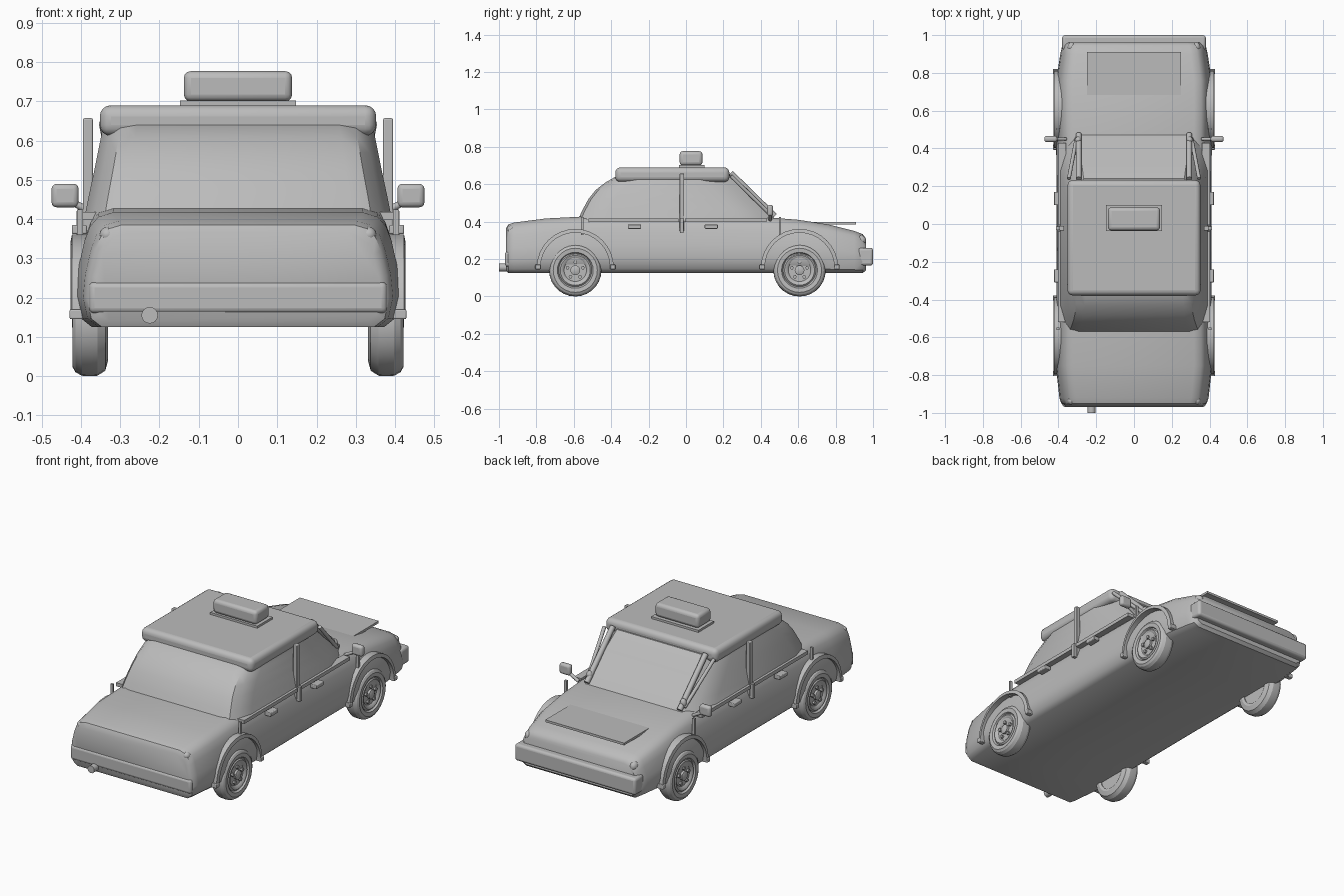
import bpy, bmesh, math
from mathutils import Vector

cube = bpy.data.objects.get("Cube")
if cube:
    bpy.data.objects.remove(cube, do_unlink=True)

mat = bpy.data.materials.new("plain_grey")
mat.use_nodes = True
GREY = (0.5, 0.5, 0.5, 1)
mat.diffuse_color = GREY
mat.node_tree.nodes["Principled BSDF"].inputs["Base Color"].default_value = GREY


def finish(name, bm, bevel=0, segments=3, angle=35):
    bmesh.ops.recalc_face_normals(bm, faces=bm.faces)
    mesh = bpy.data.meshes.new(name)
    bm.to_mesh(mesh)
    bm.free()
    mesh.materials.append(mat)
    ob = bpy.data.objects.new(name, mesh)
    bpy.context.collection.objects.link(ob)
    bpy.ops.object.select_all(action='DESELECT')
    ob.select_set(True)
    bpy.context.view_layer.objects.active = ob
    if bevel:
        mod = ob.modifiers.new("Bevel", 'BEVEL')
        mod.width, mod.segments = bevel, segments
        mod.limit_method = 'ANGLE'
    bpy.ops.object.shade_smooth_by_angle(angle=math.radians(angle))
    return ob


def loft(name, rings, cap=True, loop=False, **kw):
    """Skin a list of closed rings that have equal point counts."""
    bm = bmesh.new()
    rows = [[bm.verts.new(p) for p in ring] for ring in rings]
    pairs = list(zip(rows, rows[1:]))
    if loop:
        pairs.append((rows[-1], rows[0]))
    for a, b in pairs:
        n = len(a)
        for i in range(n):
            j = (i + 1) % n
            bm.faces.new((a[i], a[j], b[j], b[i]))
    if cap and not loop:
        bm.faces.new(rows[0])
        bm.faces.new(rows[-1])
    return finish(name, bm, **kw)


def box(name, x, y, z, **kw):
    """Box from (low, high) ranges on each axis."""
    return loft(name, [[(x[0], y[0], h), (x[1], y[0], h), (x[1], y[1], h), (x[0], y[1], h)]
                       for h in z], **kw)


def side_box(name, s, x, y, z, **kw):
    return box(name, sorted((s * x[0], s * x[1])), y, z, **kw)


def lathe(name, profile, cy, cz, s=1, n=28, **kw):
    """Turn (radius, x) points about an axis along x."""
    rings = [[(s * x, cy + r * math.cos(k * math.tau / n), cz + r * math.sin(k * math.tau / n))
              for k in range(n)] for r, x in profile]
    return loft(name, rings, **kw)


def rod(name, a, b, r, n=12, **kw):
    a, b = Vector(a), Vector(b)
    q = (b - a).to_track_quat('Z', 'Y')
    ring = [q @ Vector((r * math.cos(k * math.tau / n), r * math.sin(k * math.tau / n), 0))
            for k in range(n)]
    return loft(name, [[p + c for p in ring] for c in (a, b)], **kw)


def ball(name, centre, size):
    bm = bmesh.new()
    bmesh.ops.create_uvsphere(bm, u_segments=16, v_segments=10, radius=1)
    bmesh.ops.scale(bm, vec=size, verts=bm.verts)
    bmesh.ops.translate(bm, vec=centre, verts=bm.verts)
    return finish(name, bm, angle=60)


# Body shell: cross-sections along the length (y, half width, bottom, top)
FLOOR = 0.125
SECTION = [(0.9, 0), (0.97, .08), (1, .28), (0.985, .5), (0.945, .75), (0.91, .88), (0.86, .96), (0.77, 1)]
stations = [(-.962, .365, .14, .365), (-.95, .385, FLOOR, .385), (-.92, .395, FLOOR, .395),
            (-.75, .414, FLOOR, .417), (-.5, .412, FLOOR, .43), (0, .41, FLOOR, .43),
            (.45, .412, FLOOR, .422), (.6, .414, FLOOR, .41), (.76, .412, FLOOR, .385),
            (.9, .39, FLOOR, .35), (.945, .38, FLOOR, .333), (.962, .365, .14, .31)]
rings = []
for y, w, lo, hi in stations:
    half = [(w * u, y, lo + (hi - lo) * v) for u, v in SECTION]
    rings.append(half + [(-x, yy, z) for x, yy, z in reversed(half)])
loft("body_shell", rings, angle=40)

# Cabin: outlines stacked by height (z, half width, rear y, front y)
rings = []
for z, w, rear, front in [(.40, .392, -.582, .49), (.46, .38, -.555, .435), (.52, .367, -.522, .372),
                          (.57, .357, -.482, .325), (.61, .349, -.43, .285), (.65, .342, -.36, .24)]:
    half = [(w * .78, front), (w * .9, front - .07), (w, front - .19),
            (w, rear + .14), (w * .94, rear + .06), (w * .87, rear + .015), (w * .75, rear)]
    rings.append([(x, y, z) for x, y in half] + [(-x, y, z) for x, y in reversed(half)])
loft("cabin", rings, angle=30)

# Roof and roof sign
box("roof", (-.352, .352), (-.378, .232), (.612, .69), bevel=.028, segments=4)
box("sign_base", (-.148, .148), (-.038, .1), (.685, .702))
box("roof_sign", (-.138, .138), (-.034, .088), (.7, .777), bevel=.018)

# Bumpers, hood panel and exhaust
box("grille_bumper", (-.38, .38), (.92, 1), (.165, .26), bevel=.014)
box("tail_bumper", (-.38, .38), (-.968, -.9), (.16, .24), bevel=.014)
box("hood_panel", (-.248, .248), (.5, .91), (.384, .397))
rod("exhaust", (-.225, -1, .155), (-.225, -.92, .155), .021, n=16)

for s, side in ((1, "left"), (-1, "right")):
    # Lamps
    ball(f"headlamp_{side}", (s * .33, .935, .3), (.022, .028, .026))
    ball(f"tail_lamp_{side}", (s * .333, -.935, .36), (.02, .022, .02))

    # Windshield side bar with a rounded foot
    rod(f"windshield_bar_{side}", (s * .292, .24, .66), (s * .292, .475, .43), .015)
    ball(f"bar_foot_{side}", (s * .295, .445, .458), (.018, .018, .028))
    rod(f"front_pillar_{side}", (s * .345, .24, .645), (s * .305, .45, .44), .01)

    # Door post, waist trim and handles
    side_box(f"door_post_{side}", s, (.37, .395), (-.035, -.01), (.35, .657), bevel=.004)
    side_box(f"door_post_foot_{side}", s, (.37, .412), (-.032, -.013), (.34, .42))
    side_box(f"waist_trim_rear_{side}", s, (.36, .403), (-.52, -.04), (.398, .418))
    side_box(f"waist_trim_front_{side}", s, (.36, .403), (-.005, .43), (.398, .418))
    for part, y in (("rear", -.275), ("front", .135)):
        side_box(f"{part}_handle_{side}", s, (.385, .423), (y - .035, y + .035), (.362, .385), bevel=.004)
    for part, y in (("rear", -.555), ("front", .503)):
        side_box(f"{part}_marker_post_{side}", s, (.395, .41), (y - .006, y + .006), (.33, .425))

    # Door mirror
    side_box(f"mirror_{side}", s, (.406, .475), (.434, .466), (.43, .49), bevel=.013)
    rod(f"mirror_arm_{side}", (s * .36, .45, .41), (s * .425, .45, .445), .009)

    for part, cy in (("rear", -.592), ("front", .607)):
        # Wheel arch: a flat strip swept over the wheel with short feet
        arch = []
        for k in range(17):
            t = math.pi * k / 16
            c, h = math.cos(t), math.sin(t)
            arch.append([(s * x, cy + c * r, .155 + h * r)
                         for r, x in ((.186, .37), (.206, .37), (.206, .423), (.186, .427))])
        loft(f"{part}_arch_{side}", arch)
        for d in (-1, 1):
            y = cy + d * .2
            side_box(f"{part}_arch_foot_{side}", s, (.37, .429), (y - .014, y + .014), (.145, .17), bevel=.004)

        # Tyre, dished rim, hub cap and wheel nuts
        name = f"{part}_wheel_{side}"
        lathe(f"{name}_tyre", [(.088, .405), (.096, .419), (.118, .421), (.13, .414), (.139, .398), (.14, .375),
                               (.139, .358), (.126, .338), (.1, .331), (.085, .335)],
              cy, .14, s, loop=True, angle=25)
        lathe(f"{name}_rim", [(.088, .34), (.088, .41), (.08, .417), (.07, .415), (.06, .405)], cy, .14, s)
        lathe(f"{name}_hub", [(.026, .39), (.026, .418), (.014, .423)], cy, .14, s, n=16)
        for k in range(5):
            t = math.tau * k / 5 + math.pi / 2
            ny, nz = cy + .043 * math.cos(t), .14 + .043 * math.sin(t)
            rod(f"{name}_nut", (s * .4, ny, nz), (s * .417, ny, nz), .01, n=6)
